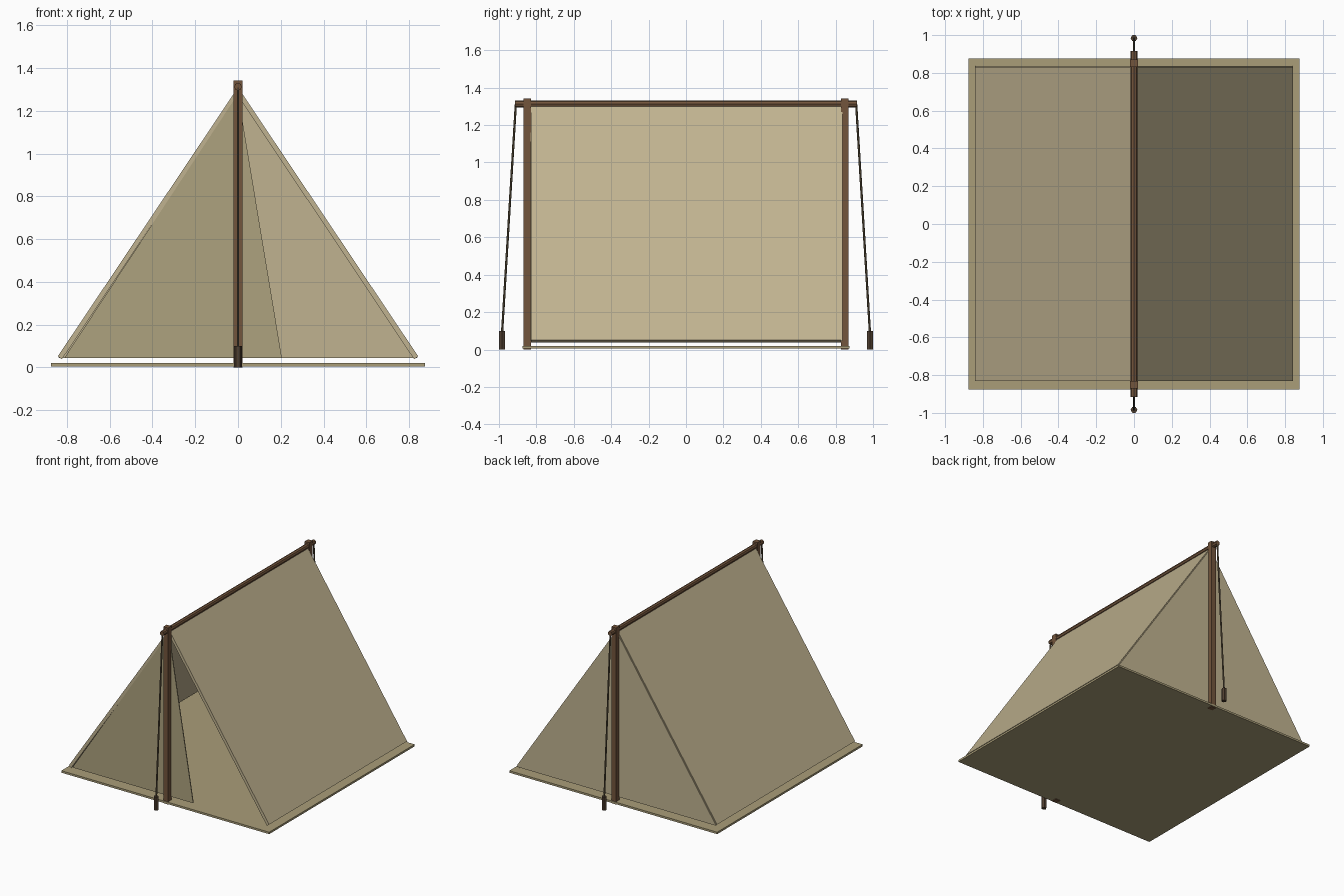
import bpy, bmesh
from mathutils import Vector

if "Cube" in bpy.data.objects:
    bpy.data.objects.remove(bpy.data.objects["Cube"])


def material(name, rgb):
    m = bpy.data.materials.new(name)
    m.diffuse_color = (*rgb, 1)
    m.use_nodes = True
    m.node_tree.nodes["Principled BSDF"].inputs["Base Color"].default_value = m.diffuse_color
    return m


CANVAS = material("canvas", (0.53, 0.45, 0.28))
FLAP = material("flap_canvas", (0.42, 0.36, 0.21))
SHEET = material("groundsheet", (0.40, 0.34, 0.19))
WOOD = material("wood", (0.17, 0.09, 0.045))
ROPE = material("rope", (0.12, 0.09, 0.05))
STAKE = material("stake_wood", (0.08, 0.05, 0.03))


def finish(name, bm, mat):
    bmesh.ops.recalc_face_normals(bm, faces=bm.faces[:])
    me = bpy.data.meshes.new(name)
    bm.to_mesh(me)
    bm.free()
    me.materials.append(mat)
    ob = bpy.data.objects.new(name, me)
    bpy.context.collection.objects.link(ob)
    return ob


def prism(name, profile, y0, y1, mat):
    """Extrude an x-z profile along y."""
    bm = bmesh.new()
    face = bm.faces.new([bm.verts.new((x, y0, z)) for x, z in profile])
    ext = bmesh.ops.extrude_face_region(bm, geom=[face])
    moved = [v for v in ext["geom"] if isinstance(v, bmesh.types.BMVert)]
    bmesh.ops.translate(bm, verts=moved, vec=(0, y1 - y0, 0))
    return finish(name, bm, mat)


def box(name, w, z0, z1, y0, y1, mat):
    return prism(name, [(-w, z0), (w, z0), (w, z1), (-w, z1)], y0, y1, mat)


def rod(name, a, b, r, sides, mat):
    """Straight round bar between two points."""
    a, b = Vector(a), Vector(b)
    bm = bmesh.new()
    bmesh.ops.create_cone(bm, cap_ends=True, segments=sides, radius1=r, radius2=r,
                          depth=(b - a).length)
    rot = Vector((0, 0, 1)).rotation_difference(b - a).to_matrix().to_4x4()
    bmesh.ops.transform(bm, matrix=rot, verts=bm.verts)
    bmesh.ops.translate(bm, verts=bm.verts, vec=(a + b) / 2)
    return finish(name, bm, mat)


# Ground sheet
box("ground_sheet", 0.875, 0.005, 0.02, -0.875, 0.875, SHEET)

# Sloping roof panels
for side, s in (("left", -1), ("right", 1)):
    prism(f"{side}_roof", [(0, 1.31), (s * 0.843, 0.052), (s * 0.824, 0.038), (0, 1.27)],
          -0.83, 0.83, CANVAS)

# Closed back wall and half-open front flap
prism("back_wall", [(-0.84, 0.045), (0.84, 0.045), (0, 1.30)], 0.83, 0.837, CANVAS)
prism("front_flap", [(-0.812, 0.045), (0.205, 0.045), (0, 1.28)], -0.832, -0.825, FLAP)

# Ridge pole
rod("ridge_pole", (0, -0.915, 1.313), (0, 0.915, 1.313), 0.018, 8, WOOD)

# Posts, guy ropes and stakes at both ends
for end, s in (("front", -1), ("back", 1)):
    box(f"{end}_post", 0.02, 0, 1.343, s * 0.85 - 0.02, s * 0.85 + 0.02, WOOD)
    rod(f"{end}_guy_rope", (0, s * 0.91, 1.31), (0, s * 0.984, 0.08), 0.006, 6, ROPE)
    stake = rod(f"{end}_stake", (0, s * 0.984, 0), (0, s * 0.984, 0.1), 0.018, 6, STAKE)
    # turn the hexagon so its flats face front and back
    xs = [v.co.x for v in stake.data.vertices]
    if max(xs) < 0.0175:
        for v in stake.data.vertices:
            dx, dy = v.co.x, v.co.y - s * 0.984
            v.co.x, v.co.y = dy, s * 0.984 + dx
        stake.data.flip_normals()
